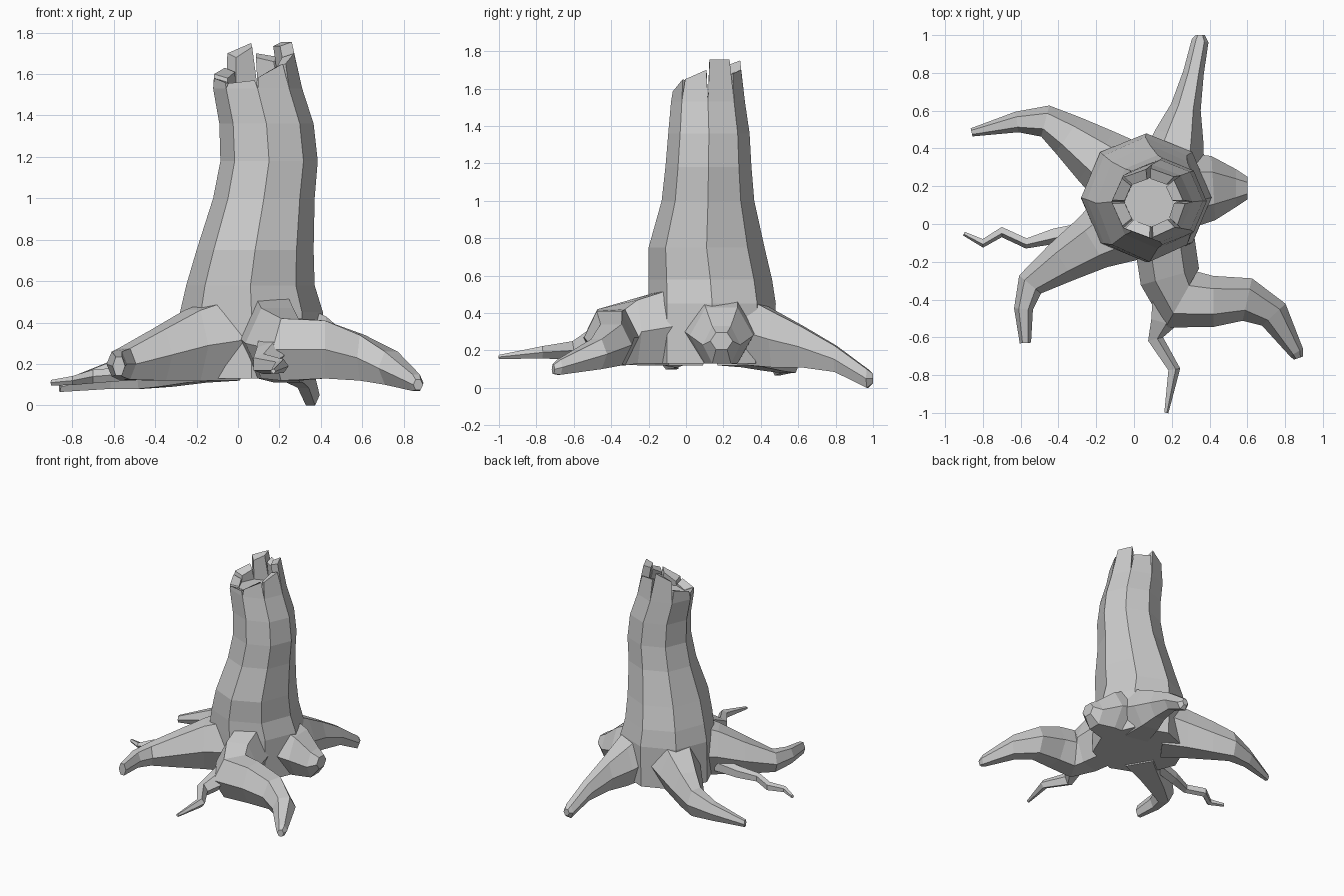
import bpy
import bmesh
import math
from mathutils import Vector

if "Cube" in bpy.data.objects:
    bpy.data.objects.remove(bpy.data.objects["Cube"], do_unlink=True)

# One plain grey for the whole stump
GREY = (0.6, 0.6, 0.6, 1.0)
material = bpy.data.materials.new("bark grey")
material.use_nodes = True
material.diffuse_color = GREY
material.node_tree.nodes["Principled BSDF"].inputs["Base Color"].default_value = GREY


def finish(name, bm):
    """Turn a bmesh into a flat shaded object."""
    bmesh.ops.recalc_face_normals(bm, faces=bm.faces[:])
    mesh = bpy.data.meshes.new(name)
    bm.to_mesh(mesh)
    bm.free()
    mesh.materials.append(material)
    obj = bpy.data.objects.new(name, mesh)
    bpy.context.scene.collection.objects.link(obj)
    return obj


def loft(name, rings):
    """Skin a list of point rings and cap both ends."""
    bm = bmesh.new()
    loops = [[bm.verts.new(p) for p in ring] for ring in rings]
    count = len(loops[0])
    for low, high in zip(loops, loops[1:]):
        for i in range(count):
            j = (i + 1) % count
            bm.faces.new((low[i], low[j], high[j], high[i]))
    bm.faces.new(loops[0][::-1])
    bm.faces.new(loops[-1])
    return finish(name, bm)


def trunk_ring(z, left, right, front, back, sides=8):
    """Octagonal ring that fills the given extents at height z."""
    cx, cy = (left + right) / 2, (front + back) / 2
    rx, ry = (right - left) / 2, (back - front) / 2
    angles = [math.tau * i / sides for i in range(sides)]
    return [Vector((cx + rx * math.cos(a), cy + ry * math.sin(a), z)) for a in angles]


def root(name, stations, sides=6):
    """Tapered root through stations of x, y, z, half width, half height."""
    centres = [Vector(s[:3]) for s in stations]
    rings = []
    for i, (x, y, z, width, height) in enumerate(stations):
        ahead = centres[min(i + 1, len(centres) - 1)]
        behind = centres[max(i - 1, 0)]
        along = ahead - behind
        side = Vector((-along.y, along.x, 0)).normalized()
        tall = height / math.sin(math.pi / 3)
        ring = []
        for k in range(sides):
            a = math.tau * k / sides
            up = Vector((0, 0, tall * math.sin(a)))
            ring.append(centres[i] + side * (width * math.cos(a)) + up)
        rings.append(ring)
    return loft(name, rings)


# Leaning trunk: height, left, right, front, back
trunk_rings = [trunk_ring(*r) for r in (
    (.13, -.28, .41, -.20, .47),
    (.45, -.28, .41, -.20, .48),
    (.58, -.25, .37, -.20, .46),
    (.75, -.20, .365, -.20, .42),
    (1.0, -.12, .37, -.13, .365),
    (1.18, -.085, .385, -.11, .35),
    (1.36, -.09, .365, -.095, .34),
    (1.53, -.12, .31, -.08, .315),
)]
loft("trunk", trunk_rings)

# Broken rim: one splinter on each side of the trunk, with two corner heights
rim = trunk_rings[-1]
centre = sum(rim, Vector()) / len(rim)
heights = ((1.755, 1.755), (1.68, 1.70), (1.75, 1.70), (1.63, 1.60),
           (1.58, 1.56), (1.555, 1.57), (1.585, 1.65), (1.65, 1.70))
for i, (start_z, end_z) in enumerate(heights):
    a, b = rim[i], rim[(i + 1) % len(rim)]
    inner_a, inner_b = centre.lerp(a, .68), centre.lerp(b, .68)
    base = [a, b, inner_b, inner_a]
    top = []
    for p, q, z in ((a, b, start_z), (b, a, end_z),
                    (inner_b, inner_a, end_z - .02), (inner_a, inner_b, start_z - .02)):
        rise = z - centre.z
        tip = p.lerp(q, .07).lerp(centre, rise * .5)
        tip.x -= rise * .1
        tip.z = z
        top.append(tip)
    loft("rim_splinter_%d" % (i + 1), [base, top])

# Thick roots
root("back_root", (
    (.19, .25, .33, .19, .20),
    (.24, .47, .26, .13, .15),
    (.275, .62, .22, .08, .11),
    (.315, .80, .155, .055, .07),
    (.35, .97, .05, .045, .05),
    (.35, 1.0, .05, .025, .025),
))
root("left_stub_root", (
    (.20, .17, .33, .22, .20),
    (.42, .19, .28, .17, .15),
    (.54, .19, .23, .10, .10),
    (.60, .19, .25, .06, .045),
))
root("front_left_root", (
    (.16, -.08, .33, .16, .20),
    (.19, -.28, .30, .16, .17),
    (.25, -.40, .27, .17, .15),
    (.42, -.41, .27, .135, .14),
    (.60, -.40, .23, .115, .11),
    (.74, -.48, .18, .085, .08),
    (.86, -.68, .11, .04, .04),
    (.87, -.71, .10, .025, .025),
))
root("front_right_root", (
    (-.05, .0, .32, .21, .20),
    (-.22, -.10, .29, .15, .17),
    (-.38, -.20, .245, .115, .125),
    (-.55, -.32, .20, .075, .075),
    (-.585, -.45, .20, .05, .06),
    (-.575, -.63, .19, .03, .045),
))
root("back_right_root", (
    (-.05, .25, .32, .20, .20),
    (-.20, .36, .27, .16, .16),
    (-.35, .47, .22, .115, .13),
    (-.47, .545, .18, .085, .10),
    (-.62, .54, .145, .055, .065),
    (-.86, .485, .09, .022, .025),
))

# Thin crooked rootlets
root("right_rootlet", (
    (-.25, -.03, .20, .05, .05),
    (-.42, -.06, .17, .045, .04),
    (-.57, -.10, .15, .03, .03),
    (-.70, -.04, .14, .03, .03),
    (-.80, -.10, .12, .025, .02),
    (-.90, -.05, .11, .012, .012),
), sides=5)
root("front_rootlet", (
    (.17, -.40, .27, .09, .07),
    (.15, -.52, .24, .075, .06),
    (.11, -.61, .20, .045, .045),
    (.21, -.77, .19, .035, .03),
    (.17, -1.0, .165, .012, .01),
), sides=5)
